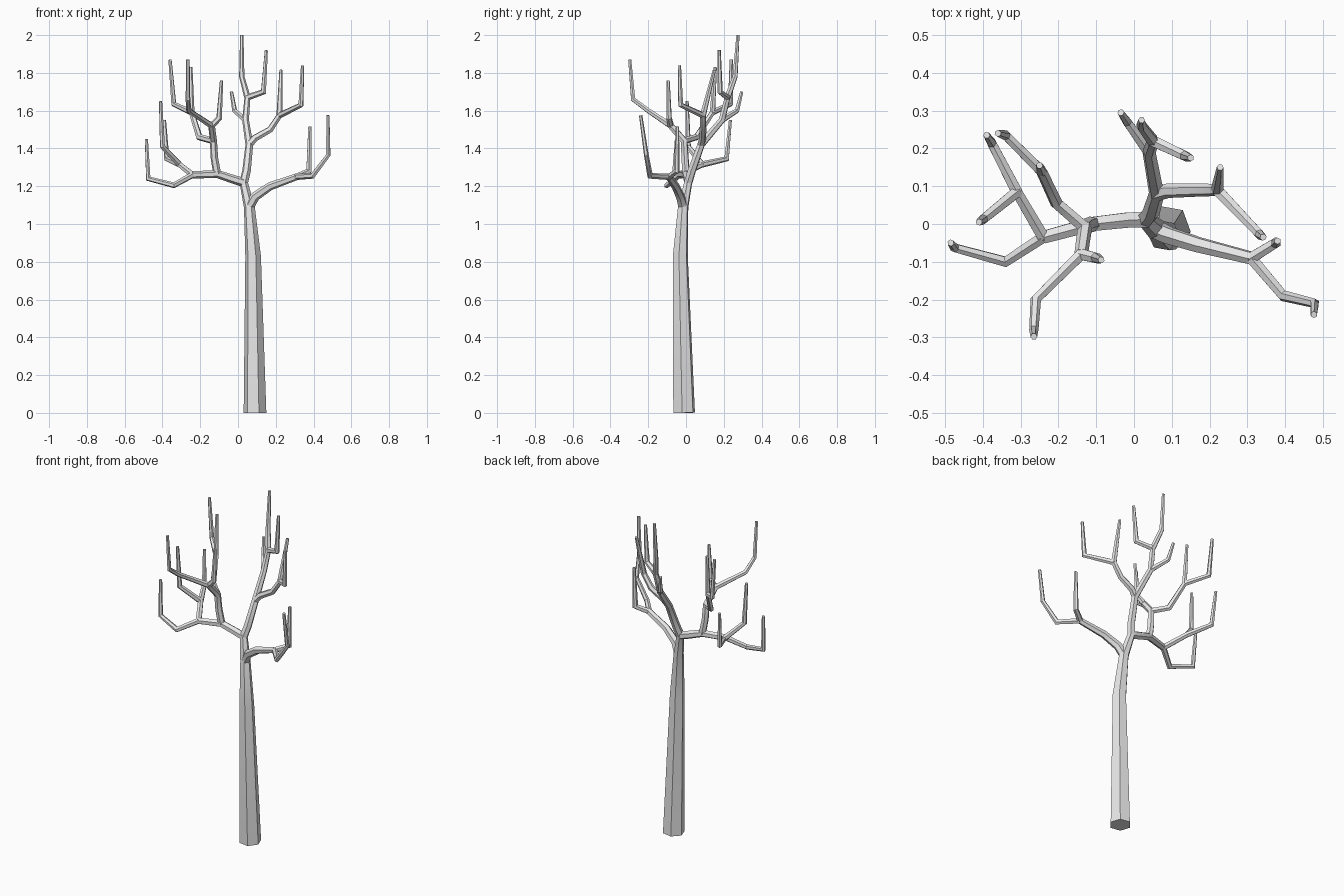
import bpy
import bmesh
import math
from mathutils import Vector

SIDES = 6
TIP_RADIUS = 0.009

cube = bpy.data.objects.get("Cube")
if cube:
    bpy.data.objects.remove(cube, do_unlink=True)

bark = bpy.data.materials.new("grey_bark")
bark.use_nodes = True
bark.diffuse_color = (0.8, 0.8, 0.8, 1)
bark.node_tree.nodes["Principled BSDF"].inputs["Base Color"].default_value = bark.diffuse_color


def taper(points, start, end):
    """Radii that shrink evenly along the length of a path."""
    steps = [(b - a).length for a, b in zip(points, points[1:])]
    total = sum(steps)
    return [start + (end - start) * sum(steps[:i]) / total for i in range(len(points))]


def first_axis(direction):
    """Side direction used for the first corner of a tube."""
    turn = math.radians(-10)
    if abs(direction.z) > 0.7:
        guide = Vector((math.cos(turn), math.sin(turn), 0))
    else:
        guide = Vector((0, 0, 1))
    return (guide - direction * guide.dot(direction)).normalized()


def limb(name, path, start=0.017, end=TIP_RADIUS, radii=None):
    """Six-sided tapering tube with mitred bends and closed ends."""
    points = [Vector(p) for p in path]
    radii = radii or taper(points, start, end)
    headings = [(b - a).normalized() for a, b in zip(points, points[1:])]
    axis = first_axis(headings[0])
    bm = bmesh.new()
    rings = []
    for i, (point, radius) in enumerate(zip(points, radii)):
        before = headings[max(i - 1, 0)]
        after = headings[min(i, len(headings) - 1)]
        mitre = (before + after).normalized()
        other = before.cross(axis)
        ring = []
        for k in range(SIDES):
            angle = math.tau * k / SIDES
            offset = (axis * math.cos(angle) + other * math.sin(angle)) * radius
            # slide each corner along the tube onto the mitre plane
            offset -= before * (offset.dot(mitre) / before.dot(mitre))
            ring.append(bm.verts.new(point + offset))
        rings.append(ring)
        axis = before.rotation_difference(after) @ axis
    for low, high in zip(rings, rings[1:]):
        for k in range(SIDES):
            n = (k + 1) % SIDES
            bm.faces.new((low[k], low[n], high[n], high[k]))
    bm.faces.new(rings[0][::-1])
    bm.faces.new(rings[-1])
    bmesh.ops.recalc_face_normals(bm, faces=bm.faces[:])
    mesh = bpy.data.meshes.new(name)
    bm.to_mesh(mesh)
    bm.free()
    mesh.materials.append(bark)
    obj = bpy.data.objects.new(name, mesh)
    bpy.context.collection.objects.link(obj)
    bpy.ops.object.select_all(action="DESELECT")
    obj.select_set(True)
    bpy.context.view_layer.objects.active = obj
    bpy.ops.object.shade_smooth_by_angle(angle=math.radians(35))
    return obj


# Forks shared by several limbs
crotch = (0.06, -0.015, 1.09)
crown = (0.03, 0.012, 1.22)
left_fork = (0.31, -0.09, 1.25)
right_fork = (-0.11, 0, 1.265)
outer_fork = (-0.24, -0.035, 1.26)
rear_outer_fork = (-0.31, 0.085, 1.315)
inner_fork = (-0.13, -0.01, 1.44)
front_fork = (-0.14, -0.08, 1.52)
rear_fork = (-0.245, 0.14, 1.59)
centre_fork = (0.06, 0.08, 1.42)
side_fork = (0.22, 0.09, 1.575)
upper_fork = (0.04, 0.19, 1.55)
top_fork = (0.05, 0.22, 1.67)

# Trunk
limb("trunk", [(0.09, -0.01, 0), (0.08, -0.03, 0.83), crotch, crown],
     radii=[0.061, 0.042, 0.029, 0.022])

# Left bough and twigs
limb("left_bough", [crotch, (0.09, -0.03, 1.145), (0.17, -0.055, 1.2), left_fork],
     0.026, 0.018)
limb("left_front_twig", [left_fork, (0.395, -0.19, 1.255), (0.478, -0.21, 1.365),
                         (0.476, -0.24, 1.575)])
limb("left_rear_twig", [left_fork, (0.375, -0.05, 1.28), (0.38, -0.045, 1.515)])

# Right bough and its outer twigs
limb("right_bough", [crown, (-0.02, 0.01, 1.235), right_fork, outer_fork], 0.024, 0.019)
limb("right_outer_twig", [outer_fork, (-0.34, -0.1, 1.205), (-0.475, -0.063, 1.24),
                          (-0.485, -0.05, 1.45)])
limb("right_rear_branch", [outer_fork, rear_outer_fork], 0.018, 0.016)
limb("right_middle_twig", [rear_outer_fork, (-0.4, 0.012, 1.41), (-0.41, 0.005, 1.65)])
limb("right_rear_twig", [rear_outer_fork, (-0.377, 0.215, 1.345), (-0.39, 0.235, 1.55)])

# Right inner branch and twigs
limb("right_inner_branch", [right_fork, (-0.125, -0.005, 1.35), inner_fork, front_fork],
     0.021, 0.018)
limb("inner_front_twig", [front_fork, (-0.26, -0.2, 1.6), (-0.265, -0.28, 1.66),
                          (-0.265, -0.298, 1.87)])
limb("inner_short_twig", [front_fork, (-0.1, -0.09, 1.56), (-0.087, -0.095, 1.76)])
limb("inner_rear_branch", [inner_fork, (-0.205, 0.055, 1.46), rear_fork], 0.018, 0.015)
limb("inner_rear_twig", [rear_fork, (-0.34, 0.235, 1.635), (-0.36, 0.24, 1.87)], 0.016)
limb("inner_upright_twig", [rear_fork, (-0.25, 0.155, 1.83)], 0.015)

# Centre bough with its side branch
limb("centre_bough", [crown, (0.045, 0.03, 1.28), centre_fork, upper_fork, top_fork],
     0.024, 0.016)
limb("side_branch", [centre_fork, (0.09, 0.088, 1.455), (0.17, 0.09, 1.5), side_fork],
     0.02, 0.016)
limb("side_front_twig", [side_fork, (0.333, -0.028, 1.63), (0.342, -0.035, 1.84)])
limb("side_rear_twig", [side_fork, (0.228, 0.15, 1.815)])

# Upper twigs
limb("upper_rear_twig", [upper_fork, (-0.018, 0.27, 1.6), (-0.035, 0.295, 1.7)])
limb("top_left_twig", [top_fork, (0.135, 0.18, 1.7), (0.15, 0.175, 1.92)])
limb("top_twig", [top_fork, (0.02, 0.26, 1.78), (0.02, 0.275, 2)])
